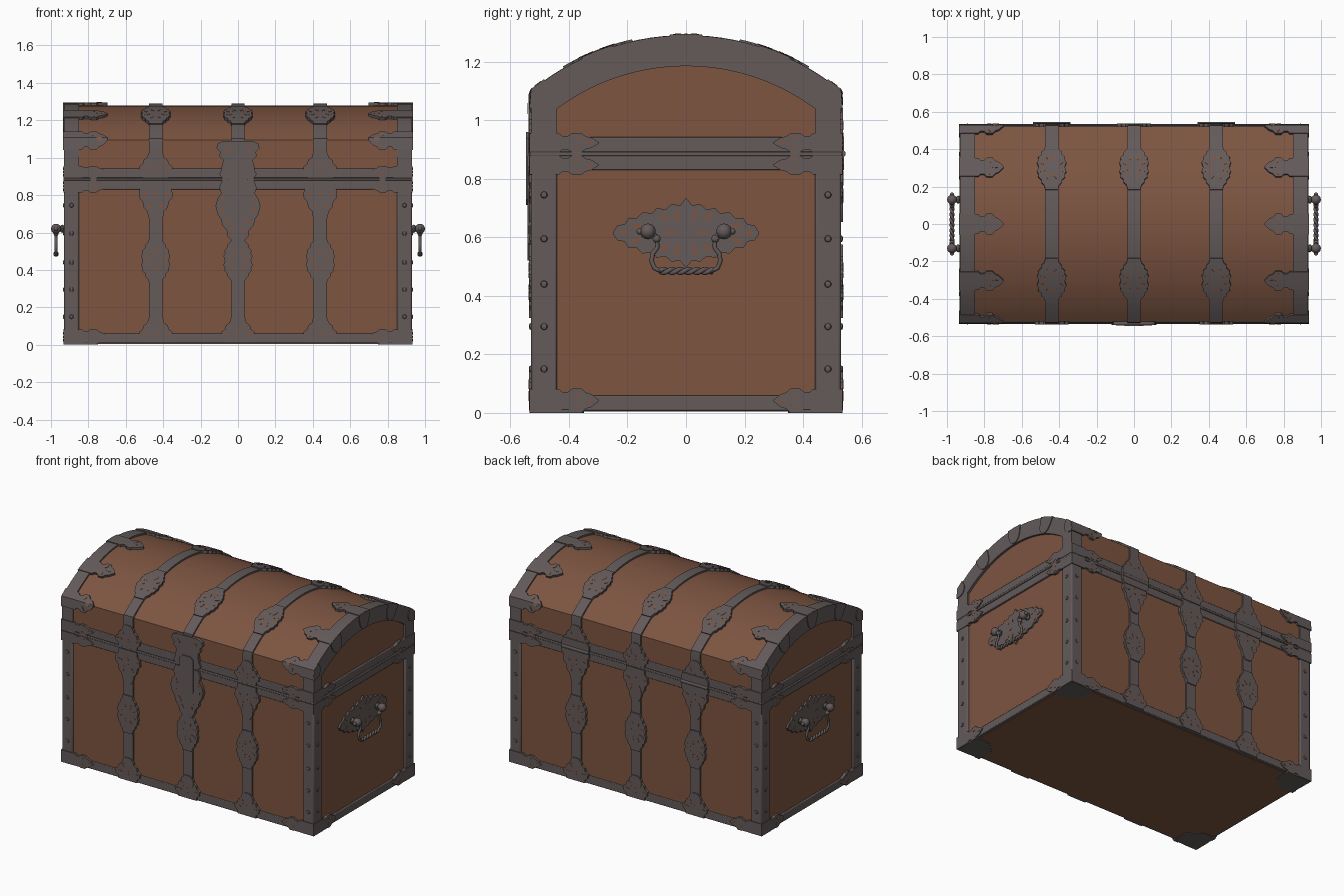
import bpy, bmesh
from math import sin, cos, pi, asin, hypot
from mathutils import Vector, Matrix

if "Cube" in bpy.data.objects:
    bpy.data.objects.remove(bpy.data.objects["Cube"])


def material(name, rgb):
    m = bpy.data.materials.new(name)
    m.use_nodes = True
    col = (*rgb, 1)
    m.diffuse_color = col
    bsdf = m.node_tree.nodes["Principled BSDF"]
    bsdf.inputs["Base Color"].default_value = col
    bsdf.inputs["Roughness"].default_value = 0.7
    return m


WOOD = material("brown wood", (0.205, 0.09, 0.053))
IRON = material("grey iron", (0.125, 0.103, 0.102))

# Overall sizes: wood half sizes, seam, lid arch
WX, WY = 0.915, 0.52
OX, OY = 0.93, 0.53
R, CZ = 0.824, 0.456
CREASE = R * asin(WY / R)
LID_END = 0.768
parts = {}


def part(name, mat=IRON, bevel=0):
    if name not in parts:
        parts[name] = (bmesh.new(), mat, bevel)
    return parts[name][0]


def box(name, lo, hi, mat=IRON, bevel=0):
    lo, hi = Vector(lo), Vector(hi)
    m = Matrix.Translation((lo + hi) / 2) @ Matrix.Diagonal((*(hi - lo), 1))
    bmesh.ops.create_cube(part(name, mat, bevel), size=1, matrix=m)


def ball(name, loc, r, scale=(1, 1, 1), seg=12):
    m = Matrix.Translation(loc) @ Matrix.Diagonal((*scale, 1))
    bmesh.ops.create_uvsphere(part(name), u_segments=seg, v_segments=seg // 2 + 1, radius=r, matrix=m)


def arch(t, h=0, r=R, cz=CZ, hy=WY):
    """Point (y, z) at distance t from the crown, raised by h."""
    phi = asin(hy / r)
    s = 1 if t > 0 else -1
    if abs(t) <= r * phi + 1e-6:
        return (r + h) * sin(t / r), cz + (r + h) * cos(t / r)
    return s * (hy + h), cz + r * cos(phi) - (abs(t) - r * phi)


def arch_profile(end, h=0, r=R, cz=CZ, hy=WY, n=28):
    edge = r * asin(hy / r)
    ts = [-end] + [edge * (2 * i / n - 1) for i in range(n + 1)] + [end]
    return [arch(t, h, r, cz, hy) for t in ts]


# Surfaces that plates are laid on
def lid(x, t, h):
    return (x, *arch(t, h))


def wall(side):
    return lambda x, z, h: (x, side * (WY + h), z)


def end(side):
    return lambda y, z, h: (side * (WX + h), y, z)


def plate(name, surf, rows, h, base=-0.004, mat=IRON):
    """Raised plate from rows of (distance along, half width)."""
    bm = part(name, mat)
    fine = []
    for (a, w), (b, v) in zip(rows, rows[1:]):
        n = max(1, int(abs(b - a) / 0.04 + 0.5))
        fine += [(a + (b - a) * i / n, w + (v - w) * i / n) for i in range(n)]
    fine.append(rows[-1])
    rings = [[bm.verts.new(surf(a, k * max(w, 0.002), q))
              for k, q in ((-1, base), (-1, h), (0, h), (1, h), (1, base), (0, base))] for a, w in fine]
    for p, q in zip(rings, rings[1:]):
        for i in range(6):
            j = (i + 1) % 6
            bm.faces.new((p[i], p[j], q[j], q[i]))
    bm.faces.new(rings[0])
    bm.faces.new(rings[-1])


def hole(surf, a, b, ang, h, size=0.017):
    """Thin wood-coloured teardrop that reads as piercing."""
    s = lambda u, v, q: surf(a + u * cos(ang) - v * sin(ang), b + u * sin(ang) + v * cos(ang), q)
    rows = [(-size, 0), (-size * 0.3, size * 0.33), (size * 0.5, size * 0.4), (size, 0)]
    plate("pierced_openings", s, rows, h + 0.0015, h - 0.001, WOOD)


def mirrored(rows):
    return [(-a, w) for a, w in reversed(rows)] + [r for r in rows if r[0] > 0]


MEDAL = mirrored([(0, 0.07), (0.025, 0.078), (0.04, 0.07), (0.055, 0.072),
                  (0.07, 0.056), (0.085, 0.055), (0.1, 0.04), (0.125, 0.034)])
FLARE = [(0, 0.068), (0.02, 0.07), (0.035, 0.088), (0.06, 0.09), (0.075, 0.07),
         (0.095, 0.065), (0.11, 0.045), (0.13, 0.04), (0.15, 0.02)]
TAB = [(0, 1), (0.1, 1), (0.11, 0.75), (0.13, 0.75), (0.145, 1.05), (0.175, 1.05),
       (0.19, 0.7), (0.21, 0.55), (0.235, 0)]


def medallion(surf, c):
    s = lambda a, b, h: surf(c + a, b, h)
    plate("strap_medallions", s, MEDAL, 0.017)
    for i in range(8):
        g = pi / 8 + i * pi / 4
        hole(s, 0.052 * cos(g), 0.048 * sin(g), g, 0.017)


def flare(surf, c, d, stretch=1):
    s = lambda a, b, h: surf(c + d * a * stretch, b, h)
    plate("strap_end_plates", s, FLARE, 0.016)
    for a, b, g in ((0.05, 0.06, 1.6), (0.05, -0.06, 1.6), (0.09, 0.035, 0.5), (0.09, -0.035, -0.5), (0.05, 0, 0)):
        hole(s, a, b, g, 0.016)


# Wooden body and domed lid
box("body_wood", (-WX, -WY, 0.01), (WX, WY, 0.88), WOOD)
box("base_panel", (-0.91, -0.51, 0.004), (0.91, 0.51, 0.02), WOOD)
bm = part("lid_wood", WOOD)
loops = [[bm.verts.new((x, y, z)) for y, z in arch_profile(LID_END)] for x in (-WX, WX)]
n = len(loops[0])
for i in range(n):
    j = (i + 1) % n
    bm.faces.new((loops[0][i], loops[0][j], loops[1][j], loops[1][i]))
for loop in loops:
    bm.faces.new(loop)

# Horizontal rails, seam lip and corner posts
for name, z0, z1, grow in (("bottom_rail", 0.008, 0.06, 0), ("body_top_rail", 0.83, 0.879, 0),
                           ("lid_rail", 0.891, 0.942, 0), ("seam_lip", 0.878, 0.892, 0.006)):
    x, y = OX + grow - 0.002, OY + grow - 0.002
    box(name, (-x, -y, z0), (x, y, z1), IRON, 0.004)
for sx in (-1, 1):
    for sy in (-1, 1):
        box("corner_posts", (sx * 0.85, sy * 0.44, 0), (sx * OX, sy * OY, 0.878), IRON, 0.008)
        for z in (0.15, 0.295, 0.44, 0.595, 0.745):
            ball("rivets", (sx * OX, sy * 0.485, z), 0.012, (0.6, 1, 1), 8)
            ball("rivets", (sx * 0.89, sy * OY, z), 0.012, (1, 0.6, 1), 8)
        # Foot plate under each corner
        foot = lambda a, b, h, sx=sx, sy=sy: (sx * (OX - 0.7 * (a + b)), sy * (OY - 0.7 * (a - b)), 0.006 - h)
        plate("foot_plates", foot, [(0, 0), (0.12, 0.12), (0.16, 0.1), (0.2, 0.05)], 0.006)

# Arched iron frame at each end of the lid
for s in (-1, 1):
    bm = part("lid_end_frames")
    outer = arch_profile(LID_END, 0.01)
    inner = arch_profile(0.621, 0, 0.74, 0.445, 0.44)
    rings = []
    for (y, z), (v, w) in zip(outer, inner):
        rings.append([bm.verts.new(c) for c in ((s * 0.85, y, z), (s * OX, y, z), (s * OX, v, w), (s * 0.85, v, w))])
    for p, q in zip(rings, rings[1:]):
        for i in range(4):
            j = (i + 1) % 4
            bm.faces.new((p[i], p[j], q[j], q[i]))
    bm.faces.new(rings[0])
    bm.faces.new(rings[-1])
    # Leaf tabs over the lid edge, and their rounded returns on the end
    for t in (0, -0.307, 0.307, -CREASE, CREASE):
        over = lambda a, b, h, s=s, t=t: lid(s * (OX + 0.002 - a), t + b, h)
        plate("lid_leaf_tabs", over, [(a, w * 0.052) for a, w in TAB], 0.015)
        for a, b, g in ((0.16, 0.03, 1.2), (0.16, -0.03, -1.2), (0.19, 0, 0)):
            hole(over, a, b, g, 0.015, 0.014)
        back = lambda a, b, h, s=s, t=t: lid(s * (OX + h), t + b, 0.014 - a)
        k = 0.07 if abs(t) == CREASE else 0.105
        plate("lid_tab_returns", back, [(0, 0.055), (k * 0.5, 0.052), (k * 0.8, 0.042), (k * 0.95, 0.025), (k, 0.01)], 0.005)

# Leaf tabs around the corners of each rail
for z, w in ((0.042, 0.04), (0.847, 0.032), (0.923, 0.032)):
    for s in (-1, 1):
        for d in (-1, 1):
            along = lambda a, b, h, s=s, d=d: wall(s)(d * (OX + 0.003 - a), z + b, h)
            across = lambda a, b, h, s=s, d=d: end(s)(d * (OY + 0.003 - a), z + b, h + 0.004)
            for f in (along, across):
                plate("rail_leaf_tabs", f, [(a, k * w) for a, k in TAB], 0.015)
                for a, b, g in ((0.16, 0.018, 0.4), (0.16, -0.018, -0.4), (0.2, 0, 0)):
                    hole(f, a, b, g, 0.015, 0.012)

# Three straps running up the front, over the lid and down the back
for x in (-0.44, 0, 0.44):
    over = lambda a, b, h: lid(x + b, a, h)
    plate("lid_straps", over, [(t, 0.035) for t in (-LID_END, -CREASE, CREASE, LID_END)], 0.011)
    for s in (-1, 1):
        up = lambda a, b, h: wall(s)(x + b, a, h)
        plate("body_straps", up, [(0.01, 0.035), (0.88, 0.035)], 0.01)
        medallion(up, 0.45)
        medallion(over, s * 0.307)
        flare(up, 0.008, 1)
        flare(up, 0.878, -1, 1.5)
        flare(up, 0.892, 1)

# Lock on the front: hanging escutcheon and hasp
front = lambda a, b, h: wall(-1)(b, a, h)
plate("lock_plate", front, [(0.88, 0.085), (0.84, 0.1), (0.81, 0.09), (0.78, 0.11), (0.74, 0.12), (0.7, 0.11), (0.67, 0.09),
                            (0.64, 0.085), (0.61, 0.06), (0.58, 0.055), (0.555, 0.03), (0.52, 0)], 0.021)
plate("lock_hasp", front, [(0.885, 0.08), (0.91, 0.1), (0.94, 0.085), (0.99, 0.08), (1.01, 0.1), (1.03, 0.095),
                           (1.05, 0.115), (1.075, 0.11), (1.09, 0.08)], 0.019)
plate("lock_case", front, [(0.71, 0.03), (0.73, 0.05), (0.94, 0.05), (0.96, 0.03)], 0.026)
for z, r in ((0.66, 0.05), (0.72, 0.085), (0.78, 0.08), (0.61, 0.03), (1.04, 0.06)):
    for s in (-1, 1):
        hole(front, z, s * r, s * 0.5, 0.021, 0.02)

# Hinges on the back
for x in (-0.44, 0.44):
    plate("hinge_leaves", lambda a, b, h: wall(1)(x + b, a, h),
          [(0.83, 0.085), (0.85, 0.1), (0.925, 0.1), (0.945, 0.085)], 0.02)
    m = Matrix.Translation((x, 0.534, 0.885)) @ Matrix.Rotation(pi / 2, 4, 'Y')
    bmesh.ops.create_cone(part("hinge_barrels"), cap_ends=True, segments=12, radius1=0.012, radius2=0.012, depth=0.2, matrix=m)


def rod(name, pts, r):
    cu = bpy.data.curves.new(name, 'CURVE')
    cu.dimensions = '3D'
    cu.bevel_depth, cu.bevel_resolution, cu.use_fill_caps = r, 2, True
    sp = cu.splines.new('POLY')
    sp.points.add(len(pts) - 1)
    for p, c in zip(sp.points, pts):
        p.co = (*c, 1)
    cu.materials.append(IRON)
    bpy.context.collection.objects.link(bpy.data.objects.new(name, cu))


# Carrying handles: pierced plate, knobs and twisted bail
HALF = [(0, 0.12), (0.02, 0.095), (0.05, 0.098), (0.07, 0.08), (0.1, 0.085), (0.115, 0.068), (0.15, 0.07),
        (0.17, 0.05), (0.195, 0.052), (0.21, 0.03), (0.235, 0.025), (0.25, 0)]
for s in (-1, 1):
    side = "left" if s > 0 else "right"
    f = lambda a, b, h: end(s)(a, 0.615 + b, h)
    plate(side + "_handle_plate", f, mirrored(HALF), 0.012)
    for d in (-1, 1):
        for a, b, g in ((0.03, 0.06, 1.2), (0.03, -0.06, -1.2), (0.075, 0.055, 0.6), (0.075, -0.05, -0.6),
                        (0.055, 0, 0), (0.17, 0.025, 0.4), (0.17, -0.025, -0.4), (0.21, 0, 0)):
            hole(f, d * a, b, d * g, 0.012, 0.02)
        knob = side + "_handle_knobs"
        ball(knob, (s * 0.973, d * 0.13, 0.62), 0.027)
        ball(knob, (s * 0.94, d * 0.13, 0.62), 0.022, (0.6, 1, 1))
        ball(knob, (s * 0.973, d * 0.158, 0.62), 0.011)
        ball(knob, (s * 0.973, d * 0.1, 0.595), 0.014)
        rod(side + "_handle_stem", [(s * 0.91, d * 0.13, 0.62), (s * 0.97, d * 0.13, 0.62)], 0.01)
        rod(side + "_handle_arm", [(s * 0.973, d * y, z) for y, z in (
            (0.12, 0.62), (0.1, 0.6), (0.098, 0.565), (0.113, 0.545), (0.118, 0.52), (0.108, 0.495), (0.085, 0.485))], 0.008)
        rod(side + "_handle_twist", [(s * 0.973 + d * 0.006 * cos(i / 3), -0.09 + 0.003 * i, 0.485 + d * 0.006 * sin(i / 3))
                                     for i in range(61)], 0.008)

# Turn the collected parts into objects
bpy.ops.object.select_all(action='DESELECT')
for name, (bm, mat, bevel) in parts.items():
    bmesh.ops.recalc_face_normals(bm, faces=bm.faces)
    me = bpy.data.meshes.new(name)
    bm.to_mesh(me)
    bm.free()
    me.materials.append(mat)
    ob = bpy.data.objects.new(name, me)
    bpy.context.collection.objects.link(ob)
    if bevel:
        mod = ob.modifiers.new("Bevel", 'BEVEL')
        mod.width, mod.segments = bevel, 2
    ob.select_set(True)
    bpy.context.view_layer.objects.active = ob
bpy.ops.object.shade_smooth_by_angle(angle=0.5)
